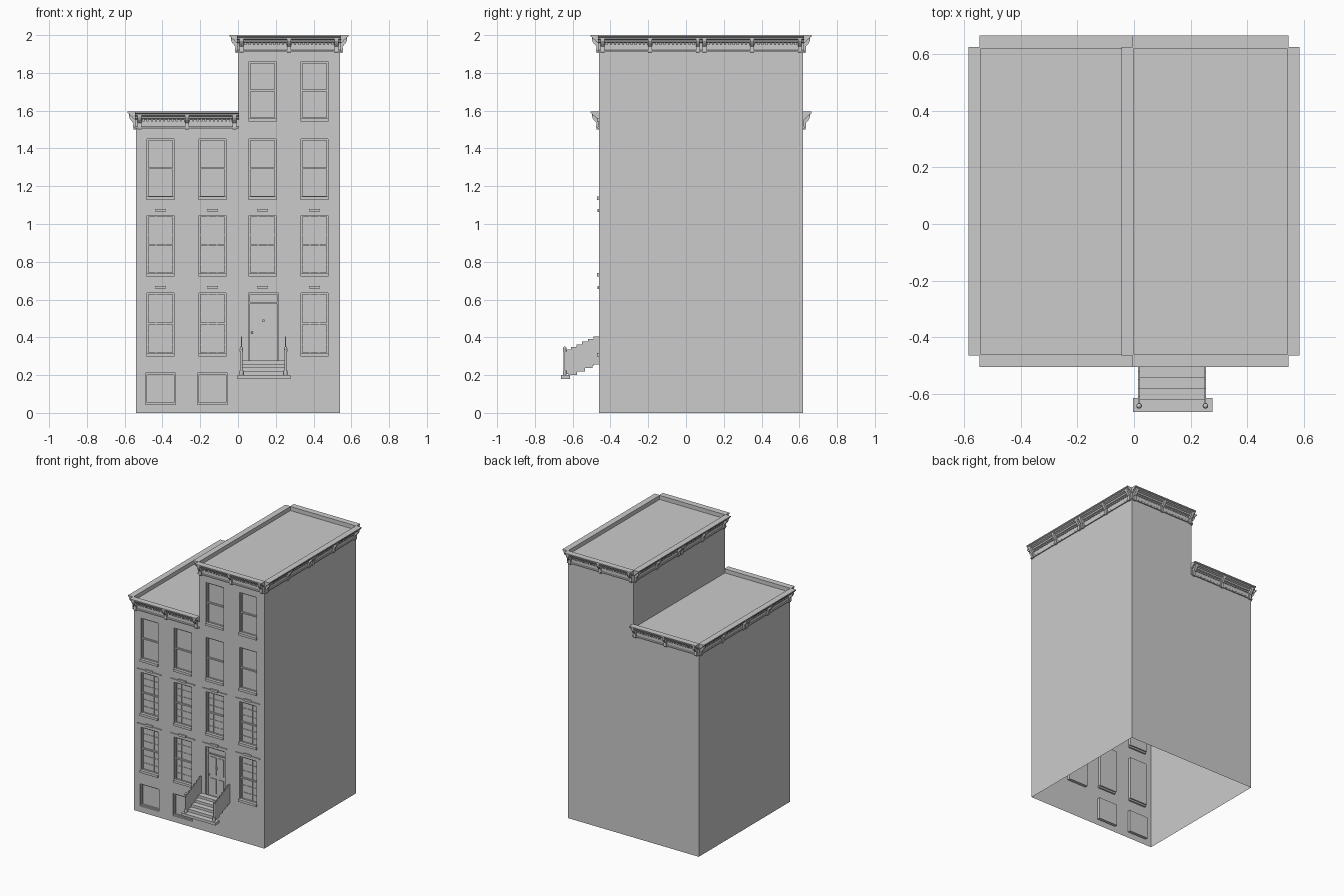
import bpy, bmesh, math
from mathutils import Matrix, Vector

cube = bpy.data.objects.get("Cube")
if cube:
    bpy.data.objects.remove(cube)

stone = bpy.data.materials.new("plain_grey")
stone.use_nodes = True
GREY = (0.6, 0.6, 0.6, 1)
stone.diffuse_color = GREY
stone.node_tree.nodes["Principled BSDF"].inputs["Base Color"].default_value = GREY

FRONT, BACK, SIDE = -0.46, 0.62, 0.54
LOW, TALL = 1.595, 2.0
RECESS = 0.022


def finish(name, bm):
    mesh = bpy.data.meshes.new(name)
    bm.to_mesh(mesh)
    bm.free()
    mesh.materials.append(stone)
    ob = bpy.data.objects.new(name, mesh)
    bpy.context.collection.objects.link(ob)
    return ob


def box(bm, x0, x1, y0, y1, z0, z1, m=Matrix()):
    size = Matrix.Diagonal((x1 - x0, y1 - y0, z1 - z0, 1))
    mid = Matrix.Translation(((x0 + x1) / 2, (y0 + y1) / 2, (z0 + z1) / 2))
    bmesh.ops.create_cube(bm, size=1, matrix=m @ mid @ size)


def quad(bm, *pts):
    return bm.faces.new([bm.verts.new(p) for p in pts])


def wall(bm, a, b, z0, z1):
    return quad(bm, (*a, z0), (*b, z0), (*b, z1), (*a, z1))


def prism(bm, profile, x0, x1, m=Matrix()):
    """Extrude an (outward, height) profile along local x."""
    a = [bm.verts.new(m @ Vector((x0, -o, z))) for o, z in profile]
    b = [bm.verts.new(m @ Vector((x1, -o, z))) for o, z in profile]
    faces = [bm.faces.new(a), bm.faces.new(b[::-1])]
    for i in range(len(a)):
        j = (i + 1) % len(a)
        faces.append(bm.faces.new((a[i], b[i], b[j], a[j])))
    bmesh.ops.recalc_face_normals(bm, faces=faces)


# Openings: column centres and storey heights
COLUMNS = (-0.41, -0.135, 0.13, 0.405)
ROWS = {1: (0.31, 0.635), 2: (0.735, 1.045), 3: (1.14, 1.45), 4: (1.555, 1.86)}
DOOR = (0.055, 0.215, 0.26, 0.635)
windows = []
for row, (z0, z1) in ROWS.items():
    for col, cx in enumerate(COLUMNS):
        if (row == 1 and col == 2) or (row == 4 and col < 2):
            continue
        windows.append((row, cx, cx - 0.072, cx + 0.072, z0, z1))
basement = [(cx - 0.08, cx + 0.08, 0.045, 0.21) for cx in COLUMNS[:2]]
openings = [w[2:] for w in windows] + basement + [DOOR]

# Building shell, open underneath
bm = bmesh.new()
for a, b, z0, z1 in (
    ((SIDE, FRONT), (SIDE, BACK), 0, TALL),
    ((SIDE, BACK), (0, BACK), 0, TALL),
    ((0, BACK), (-SIDE, BACK), 0, LOW),
    ((-SIDE, BACK), (-SIDE, FRONT), 0, LOW),
    ((0, BACK), (0, FRONT), LOW - 0.03, TALL),
):
    wall(bm, a, b, z0, z1)

# Front wall split by the opening edges, with each opening pushed inwards
for left, right, top in ((-SIDE, 0, LOW), (0, SIDE, TALL)):
    holes = [h for h in openings if left < (h[0] + h[1]) / 2 < right]
    xs = sorted({left, right, *(x for h in holes for x in h[:2])})
    zs = sorted({0, top, *(z for h in holes for z in h[2:])})
    for x0, x1 in zip(xs, xs[1:]):
        for z0, z1 in zip(zs, zs[1:]):
            cx, cz = (x0 + x1) / 2, (z0 + z1) / 2
            if not any(h[0] < cx < h[1] and h[2] < cz < h[3] for h in holes):
                wall(bm, (x0, FRONT), (x1, FRONT), z0, z1)
for x0, x1, z0, z1 in openings:
    y = FRONT + RECESS
    wall(bm, (x0, y), (x1, y), z0, z1)
    wall(bm, (x0, FRONT), (x0, y), z0, z1)
    wall(bm, (x1, y), (x1, FRONT), z0, z1)
    quad(bm, (x0, FRONT, z0), (x1, FRONT, z0), (x1, y, z0), (x0, y, z0))
    quad(bm, (x0, y, z1), (x1, y, z1), (x1, FRONT, z1), (x0, FRONT, z1))

# Roofs sunk behind a low parapet
for x0, x1, z in ((-SIDE, 0, LOW), (0, SIDE, TALL)):
    roof = quad(bm, (x0, FRONT, z), (x1, FRONT, z), (x1, BACK, z), (x0, BACK, z))
    roof.normal_update()
    bmesh.ops.inset_region(bm, faces=[roof], thickness=0.007)
    bmesh.ops.inset_region(bm, faces=[roof], thickness=0.0003, depth=-0.03)
finish("building_shell", bm)

# Cornices: moulding, dentils and brackets in half-width segments
MOULDING = [(0, -0.09), (0.008, -0.09), (0.008, -0.082), (0.004, -0.078),
            (0.004, -0.042), (0.016, -0.036), (0.02, -0.026), (0.034, -0.02),
            (0.036, -0.012), (0.045, -0.008), (0.045, 0), (0, 0)]
BRACKET = [(0, -0.095), (0.012, -0.095), (0.016, -0.085), (0.014, -0.06),
           (0.028, -0.045), (0.036, -0.032), (0.038, -0.012), (0, -0.012)]


def cornice(name, x, y, turn, segments, top):
    bm = bmesh.new()
    m = Matrix.Translation((x, y, top)) @ Matrix.Rotation(math.radians(turn), 4, "Z")
    prism(bm, MOULDING, -0.005, segments * SIDE + 0.005, m)
    for s in range(segments):
        for offset in (0.018, 0.27, 0.522):
            c = s * SIDE + offset
            prism(bm, BRACKET, c - 0.01, c + 0.01, m)
        for i in range(22):
            c = s * SIDE + 0.04 + i * 0.0219
            box(bm, c - 0.005, c + 0.005, -0.012, 0, -0.052, -0.04, m)
    finish(name, bm)


cornice("low_front_cornice", -SIDE, FRONT, 0, 1, LOW)
cornice("low_back_cornice", 0, BACK, 180, 1, LOW)
cornice("low_side_cornice", -SIDE, BACK, 270, 2, LOW)
cornice("tall_front_cornice", 0, FRONT, 0, 1, TALL)
cornice("tall_back_cornice", SIDE, BACK, 180, 1, TALL)
cornice("tall_outer_cornice", SIDE, FRONT, 90, 2, TALL)
cornice("tall_inner_cornice", 0, BACK, 270, 2, TALL)


def frame(bm, x0, x1, z0, z1, w=0.009):
    y0, y1 = FRONT + 0.012, FRONT + RECESS
    for a, b in ((x0, x0 + w), (x1 - w, x1)):
        box(bm, a, b, y0, y1, z0, z1)
    for a, b in ((z0, z0 + w), (z1 - w, z1)):
        box(bm, x0, x1, y0, y1, a, b)


# Window sashes, sills and lintels
sashes, sills, lintels = bmesh.new(), bmesh.new(), bmesh.new()
for row, cx, x0, x1, z0, z1 in windows:
    frame(sashes, x0, x1, z0, z1)
    mid = (z0 + z1) / 2
    box(sashes, x0, x1, FRONT + 0.012, FRONT + RECESS, mid - 0.005, mid + 0.005)
    if row < 3:
        for t in (1 / 3, 2 / 3):
            x = x0 + (x1 - x0) * t
            box(sashes, x - 0.0015, x + 0.0015, FRONT + 0.018, FRONT + RECESS, z0, z1)
        for t in (1 / 6, 1 / 3, 2 / 3, 5 / 6):
            z = z0 + (z1 - z0) * t
            box(sashes, x0, x1, FRONT + 0.018, FRONT + RECESS, z - 0.0015, z + 0.0015)
    box(sills, x0 - 0.002, x1 + 0.002, FRONT - 0.01, FRONT + 0.012, z0 - 0.012, z0 + 0.006)
for cx in COLUMNS:
    for z in (0.656, 1.064):
        box(lintels, cx - 0.1, cx + 0.1, FRONT - 0.007, FRONT, z, z + 0.007)
        box(lintels, cx - 0.03, cx + 0.03, FRONT - 0.009, FRONT, z, z + 0.016)
for hole in basement:
    frame(sashes, *hole)
finish("window_sashes", sashes)
finish("window_sills", sills)
finish("window_lintels", lintels)

# Door with raised panels, knob and knocker
bm = bmesh.new()
frame(bm, *DOOR)
for x0, x1 in ((0.08, 0.128), (0.142, 0.19)):
    for z0, z1 in ((0.29, 0.4), (0.43, 0.56)):
        box(bm, x0, x1, FRONT + 0.018, FRONT + RECESS, z0, z1)
box(bm, 0.055, 0.215, FRONT + 0.014, FRONT + RECESS, 0.578, 0.586)
box(bm, 0.13, 0.14, FRONT + 0.01, FRONT + RECESS, 0.48, 0.495)
bmesh.ops.create_uvsphere(bm, u_segments=10, v_segments=6, radius=0.006,
                          matrix=Matrix.Translation((0.075, FRONT + 0.014, 0.425)))
finish("front_door", bm)

# Floating stoop: base slab and treads with stepped undersides
bm = bmesh.new()
box(bm, -0.003, 0.277, -0.663, -0.615, 0.18, 0.2)
STEP = 0.04
for i in range(4):
    y, z = -0.622 + i * STEP, 0.22 + i * 0.019
    box(bm, 0.022, 0.25, y, min(y + STEP + 0.006, FRONT), z - 0.02, z)
finish("stoop_steps", bm)

# Stepped side panels and newel posts
bm = bmesh.new()
posts = bmesh.new()
for x in (0.018, 0.252):
    for i in range(6):
        y, z = -0.64 + i * 0.03, 0.205 + i * 0.011
        box(bm, x - 0.003, x + 0.003, y, y + 0.03, z, 0.335 + i * 0.014)
    for r, z0, z1 in ((0.01, 0.2, 0.225), (0.006, 0.225, 0.325), (0.009, 0.325, 0.335)):
        bmesh.ops.create_cone(posts, cap_ends=True, segments=12, radius1=r, radius2=r,
                              depth=z1 - z0,
                              matrix=Matrix.Translation((x, -0.642, (z0 + z1) / 2)))
    bmesh.ops.create_uvsphere(posts, u_segments=12, v_segments=8, radius=0.009,
                              matrix=Matrix.Translation((x, -0.642, 0.342)))
finish("stoop_railings", bm)
finish("newel_posts", posts)
